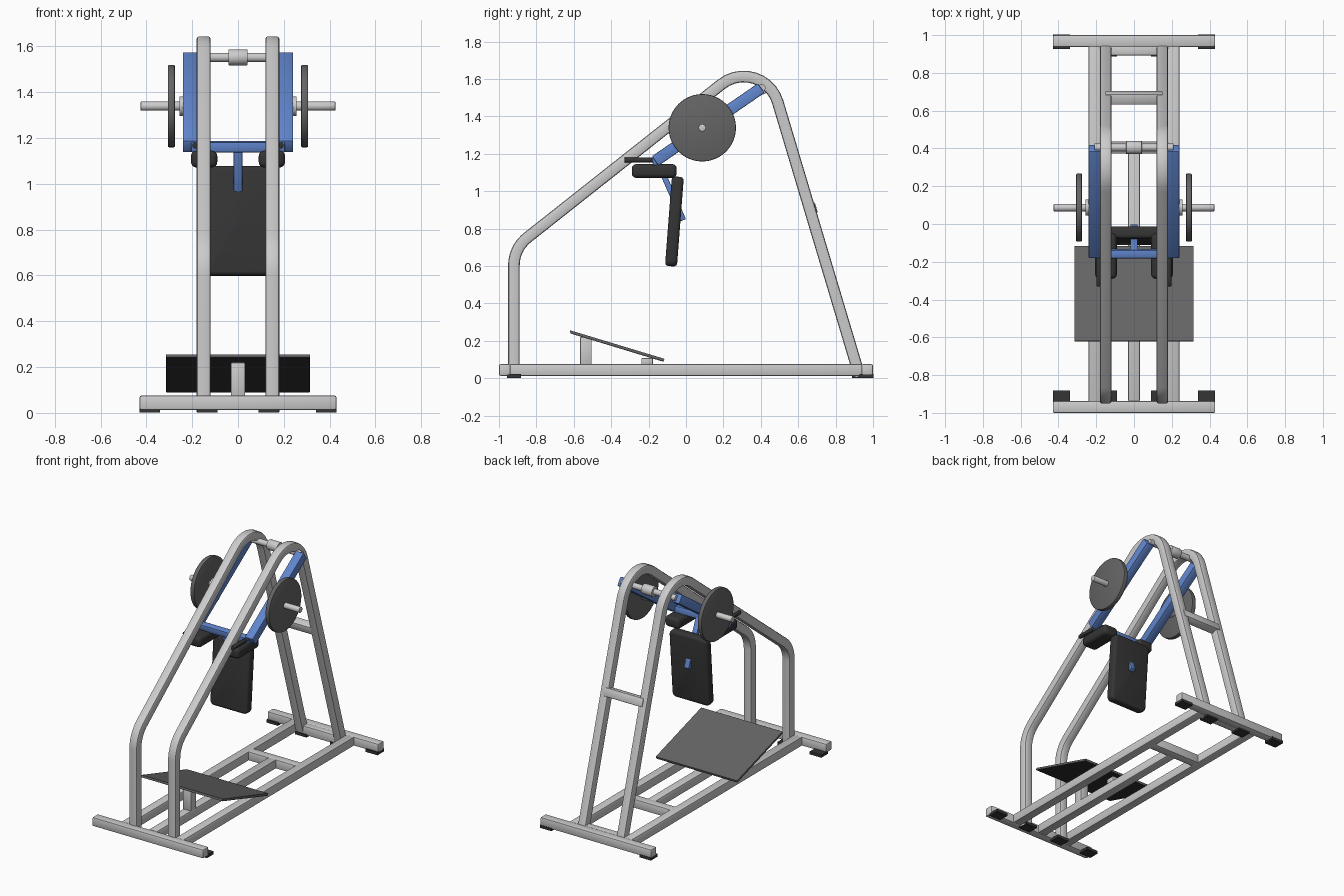
import bpy, bmesh, math
from mathutils import Vector, Matrix

if "Cube" in bpy.data.objects:
    bpy.data.objects.remove(bpy.data.objects["Cube"])


def material(name, rgb):
    m = bpy.data.materials.new(name)
    m.diffuse_color = (*rgb, 1)
    m.use_nodes = True
    m.node_tree.nodes["Principled BSDF"].inputs["Base Color"].default_value = m.diffuse_color
    return m


BLUE = material("blue_paint", (0.12, 0.24, 0.62))
BLACK = material("black_padding", (0.035, 0.035, 0.035))
DARK = material("dark_iron", (0.13, 0.13, 0.13))
STEEL = material("bright_steel", (0.55, 0.55, 0.55))


def finish(name, bm, mat=None):
    bmesh.ops.recalc_face_normals(bm, faces=bm.faces[:])
    me = bpy.data.meshes.new(name)
    bm.to_mesh(me)
    bm.free()
    ob = bpy.data.objects.new(name, me)
    bpy.context.collection.objects.link(ob)
    if mat:
        me.materials.append(mat)
    bpy.ops.object.select_all(action='DESELECT')
    ob.select_set(True)
    bpy.context.view_layer.objects.active = ob
    bpy.ops.object.shade_smooth_by_angle(angle=math.radians(35))
    return ob


def box(name, center, size, mat=None, rx=0.0, bev=0.0, seg=2):
    bm = bmesh.new()
    bmesh.ops.create_cube(bm, size=1)
    bmesh.ops.scale(bm, vec=size, verts=bm.verts)
    if bev:
        bmesh.ops.bevel(bm, geom=bm.edges[:], offset=bev, segments=seg,
                        profile=0.5, affect='EDGES')
    bm.transform(Matrix.Translation(center) @ Matrix.Rotation(rx, 4, 'X'))
    return finish(name, bm, mat)


def beam(name, x, a, b, wx, wt, mat=None, bev=0.0, seg=2):
    """Bar lying in the y-z plane from a to b."""
    dy, dz = b[0] - a[0], b[1] - a[1]
    return box(name, (x, (a[0] + b[0]) / 2, (a[1] + b[1]) / 2),
               (wx, math.hypot(dy, dz), wt), mat, math.atan2(dz, dy), bev, seg)


def rod(name, center, r, length, mat=None, axis='X', sides=40, bev=0.0):
    bm = bmesh.new()
    bmesh.ops.create_cone(bm, cap_ends=True, segments=sides, radius1=r, radius2=r, depth=length)
    if bev:
        rims = [e for e in bm.edges if abs(e.verts[0].co.z - e.verts[1].co.z) < 1e-5]
        bmesh.ops.bevel(bm, geom=rims, offset=bev, segments=2, profile=0.5, affect='EDGES')
    bm.transform(Matrix.Translation(center) @ Matrix.Rotation(math.pi / 2, 4, 'Y' if axis == 'X' else 'X'))
    return finish(name, bm, mat)


def fillet(points, radius, steps=10):
    """Round the inner corners of a y-z polyline."""
    out = [Vector(points[0])]
    for p, c, n in zip(points, points[1:], points[2:]):
        p, c, n = Vector(p), Vector(c), Vector(n)
        u, v = (p - c).normalized(), (n - c).normalized()
        half = u.angle(v) / 2
        mid = c + (u + v).normalized() * radius / math.sin(half)
        t = radius / math.tan(half)
        s, e = c + u * t - mid, c + v * t - mid
        ang = s.angle(e)
        for i in range(steps + 1):
            k = i / steps
            out.append(mid + (s * math.sin((1 - k) * ang) + e * math.sin(k * ang)) / math.sin(ang))
    out.append(Vector(points[-1]))
    return out


def square_tube(name, x, path, w, bev):
    """Sweep a rounded square along a y-z path."""
    h = w / 2
    prof = []
    for q in range(4):
        for j in range(3):
            a = math.radians(q * 90 + j * 45)
            cx = (h - bev) * (1 if q in (0, 3) else -1)
            cn = (h - bev) * (1 if q in (0, 1) else -1)
            prof.append((cx + bev * math.cos(a), cn + bev * math.sin(a)))
    bm = bmesh.new()
    rings = []
    for i, p in enumerate(path):
        t = (path[min(i + 1, len(path) - 1)] - path[max(i - 1, 0)]).normalized()
        if i == 1:
            t = (path[1] - path[0]).normalized()
        rings.append([bm.verts.new((x + a, p.x - t.y * b, p.y + t.x * b)) for a, b in prof])
    n = len(prof)
    for r0, r1 in zip(rings, rings[1:]):
        for k in range(n):
            bm.faces.new((r0[k], r0[(k + 1) % n], r1[(k + 1) % n], r1[k]))
    bm.faces.new(rings[0])
    bm.faces.new(rings[-1])
    return finish(name, bm)


# Base frame
BZ, T = 0.044, 0.062
for y, end in ((-0.969, "front"), (0.969, "rear")):
    box(end + "_base_beam", (0, y, BZ), (0.86, T, T), bev=0.008)
box("middle_rail", (0, -0.28, BZ), (T, 1.32, T), bev=0.006)
box("base_crossbar", (0, 0.405, BZ), (0.37, T, T), bev=0.006)
box("rear_inner_crossbar", (0, 0.917, BZ), (0.25, 0.05, T), bev=0.006)

# Brace between the rear uprights
slope = math.atan2(-3.34, 1)
box("rear_brace", (0, 0.668, 0.905), (0.305, 0.06, 0.06), rx=slope, bev=0.008)

# Foot plate with posts
plate_a, plate_b = (-0.62, 0.25), (-0.117, 0.098)
beam("foot_plate", 0, plate_a, plate_b, 0.63, 0.012, DARK)
beam("foot_plate_underside", 0, (-0.617, 0.243), (-0.12, 0.092), 0.626, 0.008, BLACK)
box("tall_plate_post", (0, -0.535, 0.145), (T, T, 0.15), bev=0.005)
box("short_plate_post", (0, -0.208, 0.09), (T, T, 0.035), bev=0.005)

# Pivot shaft and its sleeve
rod("pivot_shaft", (0, 0.405, 1.552), 0.02, 0.42, STEEL)
rod("pivot_sleeve", (0, 0.405, 1.552), 0.035, 0.084, STEEL, bev=0.004)

frame_path = fillet([(-0.92, 0.004), (-0.92, 0.695), (0.41, 1.746), (0.928, 0.012)], 0.19)

for s, side in ((-1, "left"), (1, "right")):
    # Bent main frame and side rail
    square_tube(side + "_frame_tube", s * 0.15, frame_path, T, 0.012)
    box(side + "_side_rail", (s * 0.21, 0, BZ), (T, 1.885, T), bev=0.006)

    # Rubber feet
    for x, y, end in ((0.385, -0.92, "front_outer"), (0.135, -0.92, "front_inner"),
                      (0.385, 0.965, "rear_outer"), (0.135, 0.925, "rear_inner")):
        box(side + "_" + end + "_foot", (s * x, y, 0.012), (0.09, 0.075, 0.02), BLACK)

    # Swing arm
    beam(side + "_swing_arm", s * 0.21, (-0.165, 1.161), (0.402, 1.551), T, T, BLUE, 0.006)

    # Weight post, collar and plate
    rod(side + "_weight_post", (s * 0.325, 0.087, 1.339), 0.02, 0.2, STEEL, bev=0.003)
    rod(side + "_post_collar", (s * 0.247, 0.087, 1.339), 0.043, 0.018, STEEL)
    rod(side + "_weight_plate", (s * 0.291, 0.087, 1.339), 0.18, 0.031, DARK, sides=56, bev=0.006)

    # Shoulder pad and hand grip
    box(side + "_shoulder_pad", (s * 0.148, -0.17, 1.108), (0.115, 0.24, 0.074), BLACK, bev=0.024, seg=4)
    rod(side + "_hand_grip", (s * 0.185, -0.25, 1.167), 0.014, 0.16, BLACK, axis='Y', sides=24, bev=0.003)

# Arm crossbar and pad strut
box("arm_crossbar", (0, -0.157, 1.162), (0.41, 0.045, 0.045), BLUE, math.radians(8), 0.006)
beam("back_pad_strut", 0, (-0.148, 1.15), (-0.014, 0.845), 0.038, 0.03, BLUE, 0.004)

# Back pad: slab with rounded corners and soft rims
bm = bmesh.new()
bmesh.ops.create_cube(bm, size=1)
bmesh.ops.scale(bm, vec=(0.29, 0.064, 0.48), verts=bm.verts)
corners = [e for e in bm.edges if abs(e.verts[0].co.y - e.verts[1].co.y) > 0.01]
bmesh.ops.bevel(bm, geom=corners, offset=0.03, segments=4, profile=0.5, affect='EDGES')
rims = [e for e in bm.edges if abs(e.verts[0].co.y - e.verts[1].co.y) < 1e-5]
bmesh.ops.bevel(bm, geom=rims, offset=0.018, segments=3, profile=0.5, affect='EDGES')
bm.transform(Matrix.Translation((0, -0.062, 0.838)) @ Matrix.Rotation(math.radians(-4.4), 4, 'X'))
finish("back_pad", bm, BLACK)
